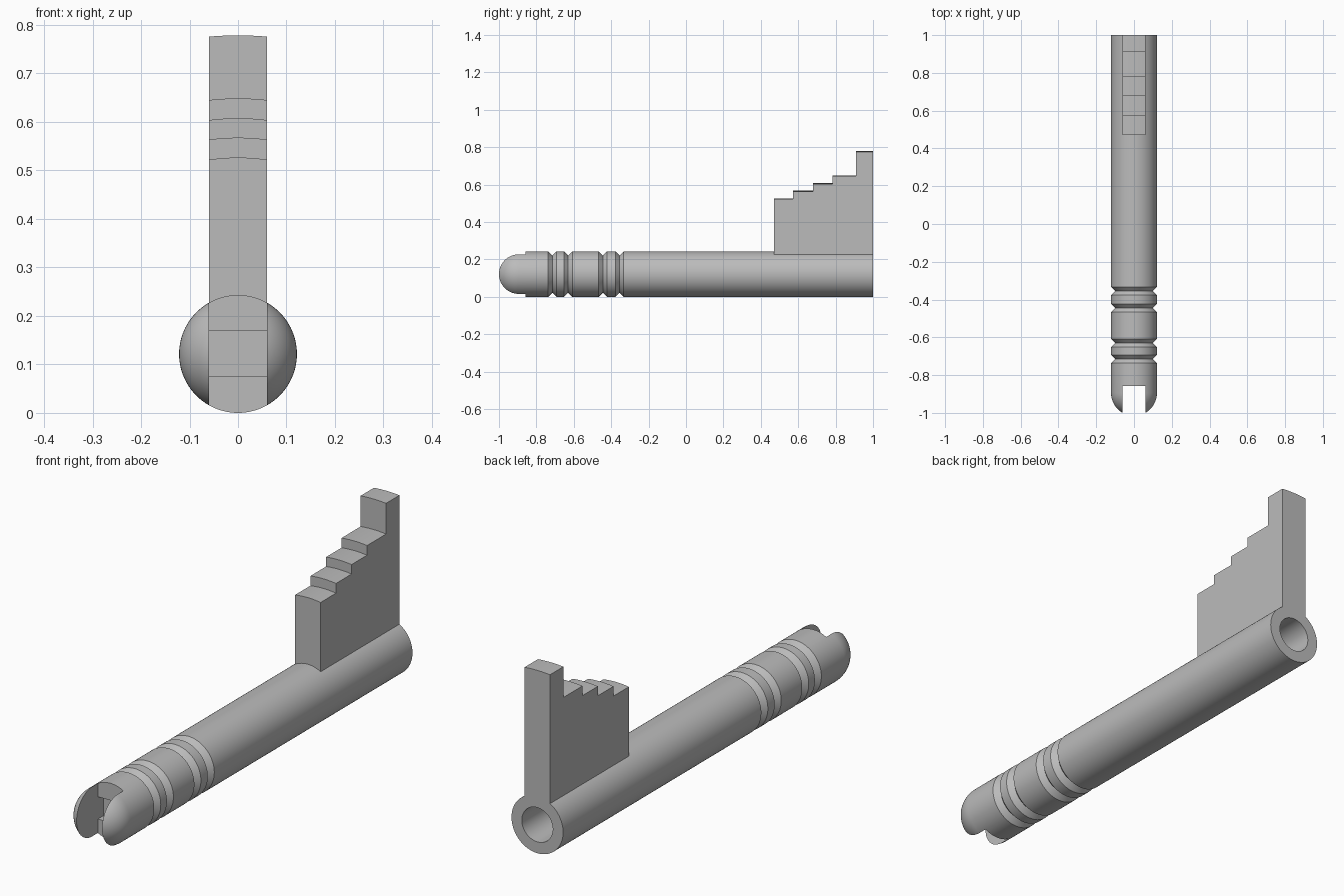
import bpy
import bmesh
from math import sin, cos, sqrt, pi, tau, radians
from mathutils import Matrix

R = 0.1215          # shaft radius, also the height of its axis
HALF = 0.06         # half thickness of the bit and half width of the slot
BORE = 0.073        # radius of the hole in the rear end

cube = bpy.data.objects.get("Cube")
if cube:
    bpy.data.objects.remove(cube, do_unlink=True)

metal = bpy.data.materials.new("grey metal")
metal.use_nodes = True
metal.diffuse_color = (0.5, 0.5, 0.5, 1)
metal.node_tree.nodes["Principled BSDF"].inputs["Base Color"].default_value = (0.5, 0.5, 0.5, 1)


def make_object(name, bm):
    bmesh.ops.recalc_face_normals(bm, faces=bm.faces)
    mesh = bpy.data.meshes.new(name)
    bm.to_mesh(mesh)
    bm.free()
    mesh.materials.append(metal)
    obj = bpy.data.objects.new(name, mesh)
    bpy.context.collection.objects.link(obj)
    return obj


def activate(obj):
    bpy.ops.object.select_all(action='DESELECT')
    obj.select_set(True)
    bpy.context.view_layer.objects.active = obj


def lathe(name, profile, steps=96):
    """Turn (y, radius) points around the shaft axis."""
    bm = bmesh.new()
    verts = [bm.verts.new((r, y, R)) for y, r in profile]
    edges = [bm.edges.new(pair) for pair in zip(verts, verts[1:])]
    bmesh.ops.spin(bm, geom=verts + edges, cent=(0, 0, R), axis=(0, 1, 0),
                   angle=tau, steps=steps)
    bmesh.ops.remove_doubles(bm, verts=bm.verts, dist=1e-5)
    return make_object(name, bm)


def cut_box(target, low, high):
    """Subtract a box given by two opposite corners."""
    bm = bmesh.new()
    bmesh.ops.create_cube(bm, size=1)
    size = [b - a for a, b in zip(low, high)]
    mid = [(a + b) / 2 for a, b in zip(low, high)]
    bm.transform(Matrix.Translation(mid) @ Matrix.Diagonal((*size, 1)))
    cutter = make_object("slot_cutter", bm)
    cutter.hide_render = True
    mod = target.modifiers.new("slot", 'BOOLEAN')
    mod.operation = 'DIFFERENCE'
    mod.solver = 'EXACT'
    mod.object = cutter
    activate(target)
    bpy.ops.object.modifier_apply(modifier=mod.name)
    bpy.data.objects.remove(cutter, do_unlink=True)


# Shaft: round nose, four V grooves, blind bore at the rear
nose = -1 + sqrt(R * R - HALF * HALF)
profile = [(nose - R * cos(a), R * sin(a))
           for a in (i * pi / 32 for i in range(17))]
for groove in (-0.715, -0.63, -0.445, -0.355):
    profile += [(groove - 0.022, R), (groove, R - 0.022), (groove + 0.022, R)]
profile += [(1, R), (1, BORE), (0.45, BORE), (0.45, 0)]
shaft = lathe("shaft", profile)

# Slot through the nose, with a shallow recess in its floor
cut_box(shaft, (-HALF, -1.2, -0.1), (HALF, -0.857, 0.4))
cut_box(shaft, (-HALF, -1.2, 0.075), (HALF, -0.82, 0.17))

# Stepped bit: (y, radius) outline swept across x, its tops curved about the axis
outline = [(0.47, 0.115)]
start = 0.47
for end, radius in ((0.573, 0.405), (0.678, 0.446), (0.782, 0.486),
                    (0.91, 0.527), (1, 0.657)):
    outline += [(start, radius), (end, radius)]
    start = end
outline.append((1, 0.115))

bm = bmesh.new()
columns = 12
loops = []
for i in range(columns + 1):
    x = HALF * (2 * i / columns - 1)
    loops.append([bm.verts.new((x, y, R + sqrt(r * r - x * x))) for y, r in outline])
for a, b in zip(loops, loops[1:]):
    for j in range(len(outline)):
        k = (j + 1) % len(outline)
        bm.faces.new((a[j], a[k], b[k], b[j]))
bm.faces.new(loops[0])
bm.faces.new(loops[-1])
bit = make_object("stepped_bit", bm)

for part in (shaft, bit):
    activate(part)
    bpy.ops.object.shade_smooth_by_angle(angle=radians(25))
